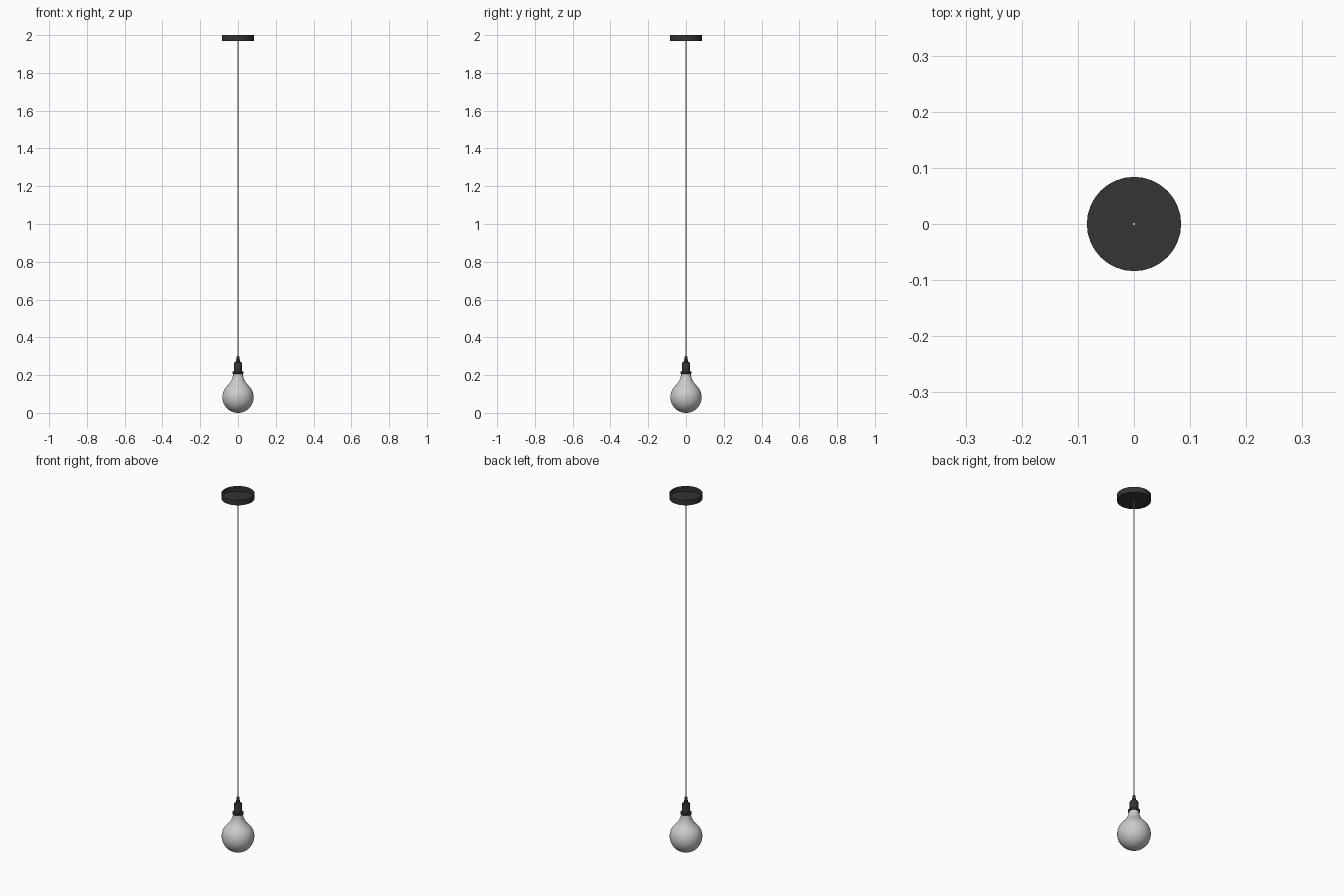
import bpy, bmesh, math

if "Cube" in bpy.data.objects:
    bpy.data.objects.remove(bpy.data.objects["Cube"])


def lathe(name, profile, segments, mat=None, angle=35):
    """Revolve (radius, z) points about z; zero radii become poles."""
    bm = bmesh.new()
    rings = []
    for r, z in profile:
        if r == 0:
            rings.append([bm.verts.new((0, 0, z))] * segments)
        else:
            rings.append([bm.verts.new((r * math.cos(2 * math.pi * i / segments),
                                        r * math.sin(2 * math.pi * i / segments), z))
                          for i in range(segments)])
    for a, b in zip(rings, rings[1:]):
        for i in range(segments):
            j = (i + 1) % segments
            corners = list(dict.fromkeys((a[i], a[j], b[j], b[i])))
            bm.faces.new(corners)
    mesh = bpy.data.meshes.new(name)
    bm.to_mesh(mesh)
    bm.free()
    obj = bpy.data.objects.new(name, mesh)
    bpy.context.collection.objects.link(obj)
    if mat:
        mesh.materials.append(mat)
    bpy.ops.object.select_all(action='DESELECT')
    obj.select_set(True)
    bpy.context.view_layer.objects.active = obj
    bpy.ops.object.shade_smooth_by_angle(angle=math.radians(angle))
    return obj


black = bpy.data.materials.new("black_metal")
black.diffuse_color = (0.035, 0.035, 0.035, 1)
black.use_nodes = True
black.node_tree.nodes["Principled BSDF"].inputs["Base Color"].default_value = black.diffuse_color

# Ceiling canopy: shallow thin cup, open towards the ceiling
lathe("ceiling_canopy", [(0, 1.97), (0.084, 1.97), (0.084, 2.0)], 32, black, 30)

# Hanging cord
lathe("cord", [(0, 0.29), (0.003, 0.29), (0.003, 1.975), (0, 1.975)], 12)

# Lamp holder: cord grip, shoulder, body and flange, from bottom to top
lathe("lamp_holder", [
    (0, 0.207), (0.026, 0.207), (0.029, 0.209), (0.029, 0.217), (0.026, 0.219),
    (0.021, 0.219), (0.021, 0.262), (0.019, 0.267), (0.011, 0.272),
    (0.011, 0.282), (0.008, 0.285), (0.008, 0.297), (0.006, 0.301), (0, 0.301),
], 32, black, 30)

# Globe bulb: sphere flowing into a concave neck
R = 0.083
globe = [(R * math.sin(math.radians(a)), R - R * math.cos(math.radians(a)))
         for a in range(0, 136, 9)]
globe[0] = (0, 0)
neck = [(0.049, 0.152), (0.041, 0.162), (0.034, 0.174), (0.029, 0.187),
        (0.026, 0.199), (0.025, 0.210), (0, 0.210)]
lathe("globe_bulb", globe + neck, 40, None, 50)
